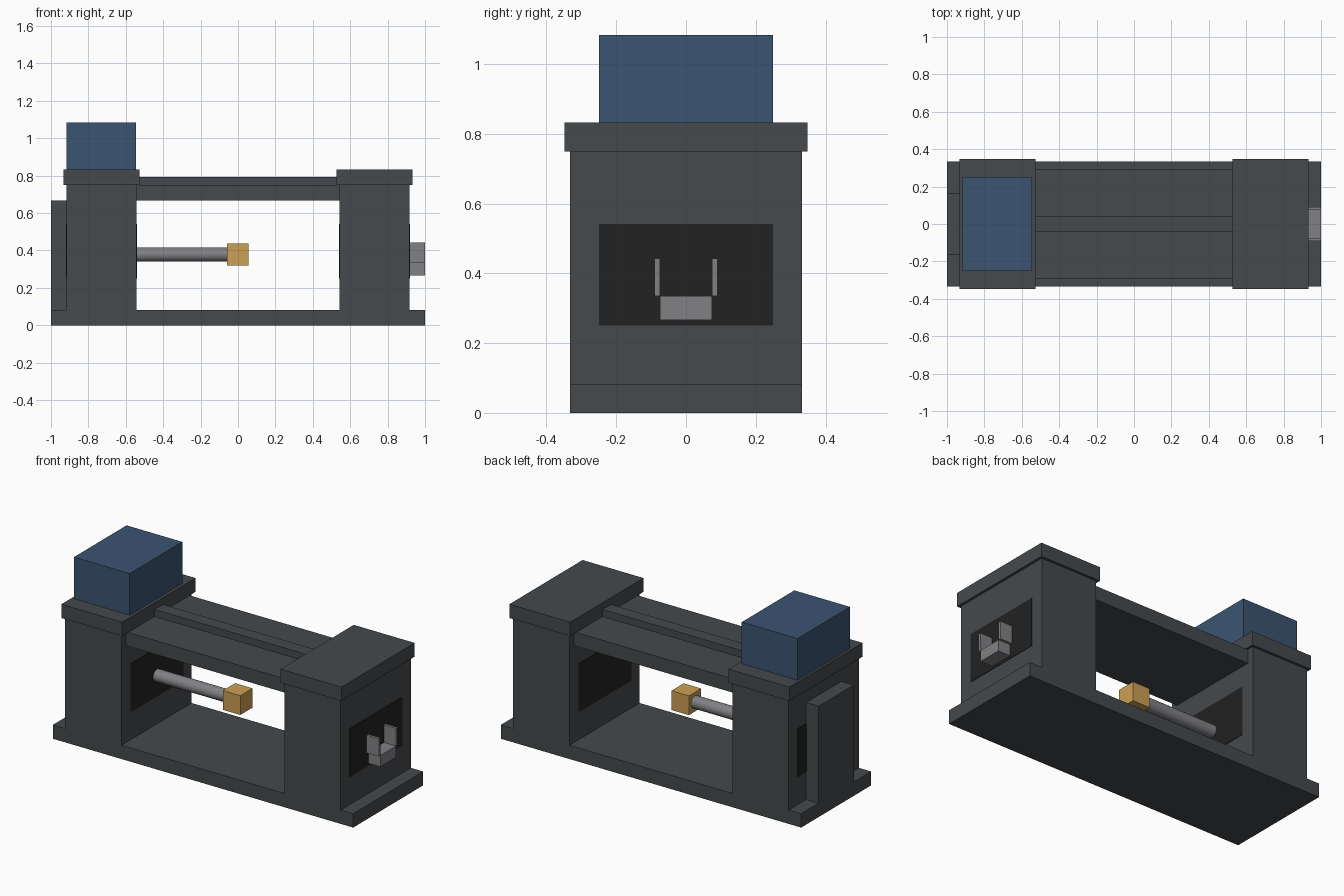
import bpy
import math

if "Cube" in bpy.data.objects:
    bpy.data.objects.remove(bpy.data.objects["Cube"], do_unlink=True)


def material(name, rgb):
    mat = bpy.data.materials.new(name)
    mat.use_nodes = True
    mat.diffuse_color = (*rgb, 1)
    bsdf = next(n for n in mat.node_tree.nodes if n.type == 'BSDF_PRINCIPLED')
    bsdf.inputs["Base Color"].default_value = (*rgb, 1)
    return mat


charcoal = material("charcoal", (0.058, 0.067, 0.072))
black = material("black", (0.016, 0.016, 0.016))
blue = material("blue", (0.044, 0.088, 0.165))
grey = material("grey metal", (0.22, 0.22, 0.235))
brass = material("brass", (0.60, 0.35, 0.09))


def box(name, x, y, z, mat):
    """Box from its (low, high) extent on each axis."""
    bpy.ops.mesh.primitive_cube_add(size=1)
    ob = bpy.context.object
    ob.name = ob.data.name = name
    for v in ob.data.vertices:
        v.co = [lo + (c + 0.5) * (hi - lo) for c, (lo, hi) in zip(v.co, (x, y, z))]
    ob.data.materials.append(mat)
    return ob


def both(half):
    return (-half, half)


def span(side, near, far):
    return tuple(sorted((side * near, side * far)))


# Base plate
box("base", both(1), both(0.333), (0, 0.083), charcoal)

# Two towers, each with an overhanging cap and a dark opening on both faces
for side, label in ((-1, "right"), (1, "left")):
    box(label + "_tower", span(side, 0.542, 0.917), both(0.333), (0.083, 0.75), charcoal)
    box(label + "_cap", span(side, 0.527, 0.932), both(0.348), (0.75, 0.833), charcoal)
    for face, near, far in (("inner", 0.539, 0.542), ("outer", 0.917, 0.92)):
        box(f"{label}_{face}_opening", span(side, near, far), both(0.25),
            (0.25, 0.542), black)

# Bridge between the towers with its raised rail
box("bridge", both(0.542), both(0.292), (0.667, 0.75), charcoal)
box("bridge_rail", both(0.53), both(0.04), (0.75, 0.792), charcoal)

# Motor housing and rear panel on the right tower
box("motor_housing", (-0.917, -0.546), both(0.25), (0.833, 1.083), blue)
box("side_panel", (-1, -0.917), both(0.167), (0.083, 0.667), charcoal)

# Ram and its striking block
bpy.ops.mesh.primitive_cylinder_add(vertices=32, radius=0.037, depth=0.49,
                                    location=(-0.297, 0, 0.378),
                                    rotation=(0, math.pi / 2, 0))
ram = bpy.context.object
ram.name = "ram"
ram.data.materials.append(grey)
bpy.ops.object.shade_smooth_by_angle()
box("ram_block", (-0.06, 0.056), both(0.058), (0.32, 0.436), brass)

# Cradle on the left tower: a seat with two thin upright plates
box("cradle_seat", (0.917, 1), both(0.074), (0.267, 0.335), grey)
for side, label in ((-1, "front"), (1, "back")):
    box(label + "_cradle_plate", (0.917, 1), span(side, 0.074, 0.09),
        (0.335, 0.442), grey)
